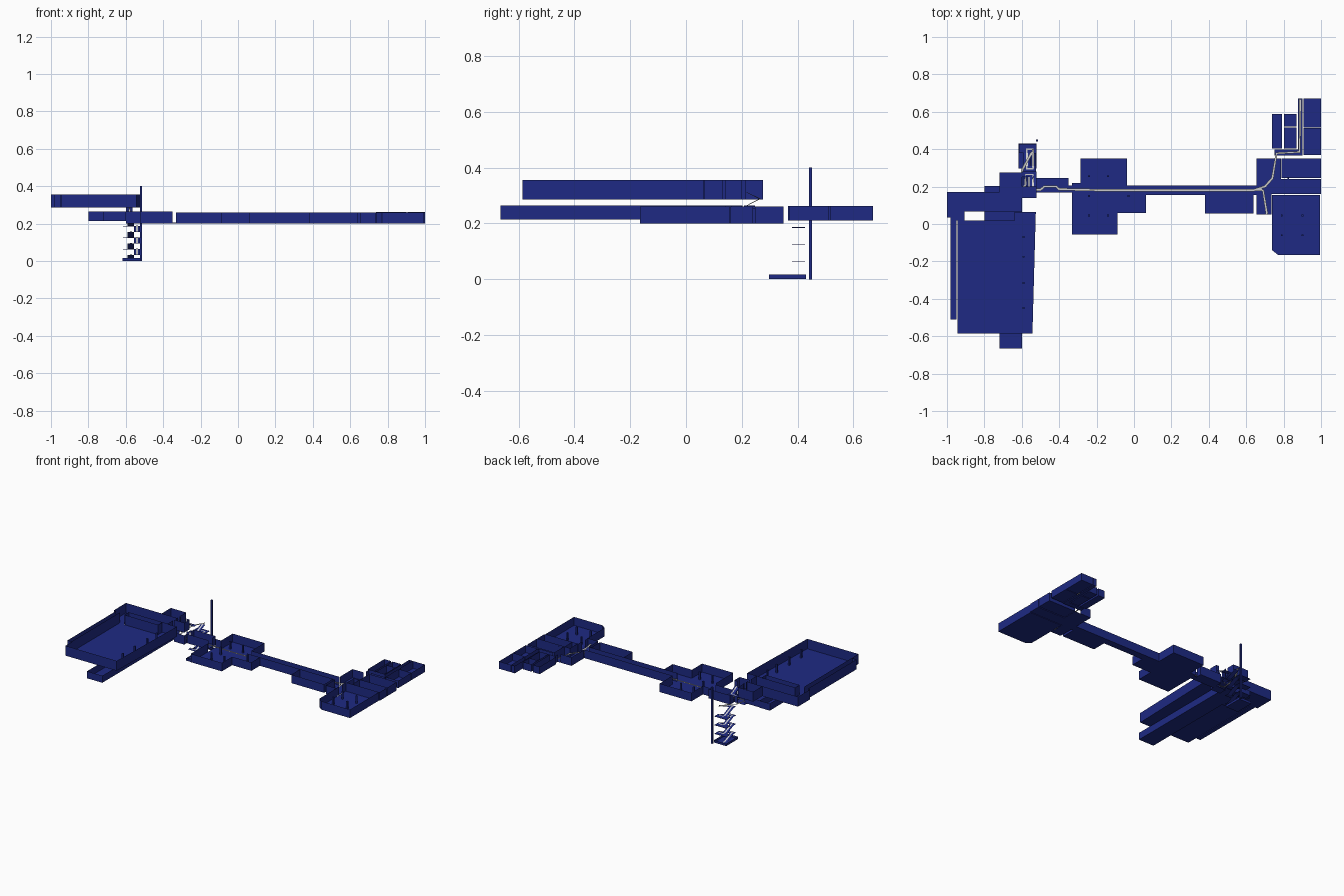
import bpy, bmesh
from mathutils import Vector

blue = bpy.data.materials.new("navy")
blue.diffuse_color = (0.013, 0.023, 0.23, 1)


def finish(name, bm, mat=blue):
    me = bpy.data.meshes.new(name)
    bm.to_mesh(me)
    bm.free()
    ob = bpy.data.objects.new(name, me)
    bpy.context.collection.objects.link(ob)
    if mat:
        me.materials.append(mat)
    return ob


def face(bm, pts):
    bm.faces.new([bm.verts.new(p) for p in pts])


def shell(name, poly, z0, z1, doors=()):
    """Open-topped room: floor plus thin walls. doors = (edge, start, end) fractions left open."""
    bm = bmesh.new()
    face(bm, [(x, y, z0) for x, y in poly])
    for i, a in enumerate(poly):
        a, b = Vector(a), Vector(poly[(i + 1) % len(poly)])
        cuts = [0.0]
        for e, s, t in sorted(doors):
            if e == i:
                cuts += [s, t]
        cuts.append(1.0)
        for s, t in zip(cuts[::2], cuts[1::2]):
            if t - s > 1e-4:
                p, q = a.lerp(b, s), a.lerp(b, t)
                face(bm, [(*p, z0), (*q, z0), (*q, z1), (*p, z1)])
    return finish(name, bm)


def room(name, x0, x1, y0, y1, z0=0.2, z1=0.26, doors=()):
    # edges: 0 front, 1 right, 2 back (right to left), 3 left (back to front)
    return shell(name, [(x0, y0), (x1, y0), (x1, y1), (x0, y1)], z0, z1, doors)


def box(bm, x0, x1, y0, y1, z0, z1):
    r = bmesh.ops.create_cube(bm, size=1)
    for v in r["verts"]:
        v.co = ((x0 + x1) / 2 + v.co.x * (x1 - x0), (y0 + y1) / 2 + v.co.y * (y1 - y0),
                (z0 + z1) / 2 + v.co.z * (z1 - z0))


def posts(name, pts, z0, z1, r=0.005):
    bm = bmesh.new()
    for x, y in pts:
        box(bm, x - r, x + r, y - r, y + r, z0, z1)
    return finish(name, bm)


def ribbon(name, pts, w=0.013):
    """Flat grey walking route with mitred corners."""
    bm = bmesh.new()
    P = [Vector(p) for p in pts]
    rows = []
    for i, p in enumerate(P):
        d = Vector((0, 0, 0))
        for a, b in ((i - 1, i), (i, i + 1)):
            if a >= 0 and b < len(P):
                s = P[b] - P[a]
                s.z = 0
                if s.length > 1e-6:
                    d += s.normalized()
        n = Vector((-d.y, d.x, 0)).normalized() * w / 2
        rows.append((bm.verts.new(p + n), bm.verts.new(p - n)))
    for (a, b), (c, d) in zip(rows, rows[1:]):
        bm.faces.new((a, b, d, c))
    return finish(name, bm, None)


# Upper level, left end
U0, U1 = 0.285, 0.355
shell("upper_hall", [(-0.945, -0.585), (-0.543, -0.585), (-0.525, 0.063), (-0.64, 0.063),
                     (-0.64, 0.018), (-0.945, 0.018)], U0, U1, [(4, 0.85, 1)])
room("upper_side_strip", -0.982, -0.95, -0.51, 0.035, U0, U1, [(2, 0, 1)])
room("upper_link", -0.95, -0.905, 0.018, 0.035, U0, U1, [(0, 0, 1), (2, 0, 1), (3, 0, 1)])
shell("upper_corridor", [(-1, 0.035), (-0.905, 0.035), (-0.905, 0.067), (-0.6, 0.067),
                         (-0.6, 0.172), (-1, 0.172)], U0, U1, [(0, 0.2, 1), (3, 0.6, 0.9)])
room("upper_back_room", -0.72, -0.6, 0.172, 0.275, U0, U1, [(1, 0.1, 0.4)])
room("upper_lobby", -0.6, -0.52, 0.14, 0.2, U0, U1, [(3, 0, 1), (2, 0.3, 0.9)])
posts("upper_posts", [(-0.59, y) for y in (-0.07, -0.175, -0.315, -0.45)], U0, U1 - 0.01)

# Lower level, left end
L0, L1 = 0.215, 0.265
room("lower_long_room", -0.72, -0.6, -0.665, 0.2, L0, L1, [(1, 0.94, 1)])
room("lower_side_room", -0.8, -0.72, 0.02, 0.203, L0, L1, [(1, 0, 1)])
room("lower_lobby", -0.6, -0.52, 0.14, 0.2, 0.2, 0.265, [(1, 0.4, 1), (2, 0.3, 1), (3, 0, 0.9)])
room("lower_passage", -0.52, -0.35, 0.168, 0.247, 0.2, 0.265, [(1, 0, 0.5), (3, 0.5, 1)])

# Middle block
shell("middle_room", [(-0.332, -0.055), (-0.088, -0.055), (-0.088, 0.06), (0.063, 0.06), (0.063, 0.155),
                      (-0.038, 0.155), (-0.038, 0.35), (-0.287, 0.35), (-0.287, 0.22), (-0.332, 0.22)],
      0.2, 0.26, [(5, 0, 0.26), (9, 0, 0.3)])
room("middle_threshold", -0.35, -0.332, 0.168, 0.205, 0.2, 0.205)
posts("middle_posts", [(-0.24, 0.255), (-0.14, 0.255), (-0.24, 0.15), (-0.24, 0.045),
                       (-0.14, 0.045), (-0.03, 0.15)], 0.2, 0.255)
room("long_corridor", -0.038, 0.655, 0.155, 0.205, 0.2, 0.26, [(1, 0, 1), (3, 0, 1), (0, 0.65, 0.68)])
room("corridor_side_room", 0.38, 0.638, 0.055, 0.155)

# Right block
shell("right_lobby", [(0.655, 0.05), (0.735, 0.05), (0.735, 0.16), (0.785, 0.16), (0.785, 0.35),
                      (0.655, 0.35)], 0.2, 0.26, [(5, 0.48, 0.66), (4, 0, 0.35), (1, 0.3, 0.6)])
shell("right_front_room", [(0.77, -0.165), (0.995, -0.165), (0.995, 0.155), (0.738, 0.155),
                           (0.738, -0.14)], 0.2, 0.26, [(3, 0.15, 0.35)])
room("right_middle_room", 0.742, 1.0, 0.16, 0.24)
room("right_back_room", 0.788, 1.0, 0.247, 0.35)
posts("right_posts", [(x, y) for x in (0.79, 0.9) for y in (0.045, -0.06)]
      + [(0.825, 0.245)], 0.2, 0.255)

# North wing
N0, N1 = 0.21, 0.262
room("wing_hall", 0.75, 0.9, 0.365, 0.398, N0, N1, [(0, 0, 0.25), (2, 0, 0.17)])
room("wing_corridor", 0.876, 0.9, 0.398, 0.67, N0, N1, [(0, 0, 1), (1, 0.4, 0.5)])
room("wing_room_front", 0.905, 1.0, 0.37, 0.513, N0, N1)
room("wing_room_back", 0.905, 1.0, 0.517, 0.67, N0, N1)
room("wing_room_left", 0.738, 0.79, 0.403, 0.588, N0, N1)
room("wing_room_centre_front", 0.803, 0.87, 0.403, 0.517, N0, N1)
room("wing_room_centre_back", 0.803, 0.87, 0.521, 0.588, N0, N1)

# Stair tower: alternating zero-thickness flights with landings
XA, XB, XC = -0.59, -0.556, -0.524
bm = bmesh.new()
H = 0.0615
route = []
for k in range(4):
    z = 0.002 + k * H
    m, t = z + H / 2, z + H
    face(bm, [(XA, 0.38, z), (XB, 0.38, z), (XB, 0.31, m), (XA, 0.31, m)])
    face(bm, [(XB, 0.31, m), (XC, 0.31, m), (XC, 0.38, t), (XB, 0.38, t)])
    face(bm, [(XA, 0.28, m), (XC, 0.28, m), (XC, 0.31, m), (XA, 0.31, m)])
    if k < 3:
        box(bm, -0.615, -0.522, 0.38, 0.427, t - 0.002, t)
    e = 0.003
    xa, xb = (XA + XB) / 2, (XB + XC) / 2
    route += [(xa, 0.40, z + e), (xa, 0.38, z + e), (xa, 0.31, m + e), (xa, 0.295, m + e),
              (xb, 0.295, m + e), (xb, 0.31, m + e), (xb, 0.38, t + e), (xb, 0.40, t + e)]
finish("stair_flights", bm)
room("stair_base", -0.617, -0.52, 0.297, 0.43, 0.001, 0.017)
ribbon("stair_route", route, 0.01)

# Flights from the lower lobby to the upper lobby
bm = bmesh.new()
face(bm, [(-0.6, 0.2, 0.25), (-0.565, 0.2, 0.25), (-0.565, 0.28, 0.285), (-0.6, 0.28, 0.285)])
face(bm, [(-0.6, 0.28, 0.285), (-0.52, 0.28, 0.285), (-0.52, 0.25, 0.285), (-0.6, 0.25, 0.285)])
face(bm, [(-0.558, 0.2, 0.315), (-0.522, 0.2, 0.315), (-0.522, 0.25, 0.285), (-0.558, 0.25, 0.285)])
finish("upper_flights", bm)

# Height marker pole
posts("marker_pole", [(-0.518, 0.446)], 0, 0.4, 0.006)

# Grey walking routes
G = 0.225
ribbon("main_route", [(-0.545, 0.385, 0.25), (-0.57, 0.34, 0.25), (-0.597, 0.29, 0.24), (-0.597, 0.185, G),
                      (-0.5, 0.183, G), (-0.48, 0.2, G), (-0.415, 0.2, G), (-0.4, 0.186, G),
                      (-0.15, 0.18, G), (0.64, 0.18, G), (0.7, 0.2, G), (0.74, 0.245, G),
                      (0.762, 0.378, G), (0.885, 0.385, G), (0.889, 0.667, G)])
ribbon("branch_route", [(0.65, 0.184, G + 0.001), (0.69, 0.18, G + 0.001), (0.711, 0.052, G + 0.001)])
ribbon("upper_route", [(-0.597, 0.19, 0.25), (-0.58, 0.21, 0.26), (-0.58, 0.265, 0.288),
                       (-0.54, 0.265, 0.288), (-0.54, 0.2, 0.32)], 0.01)
